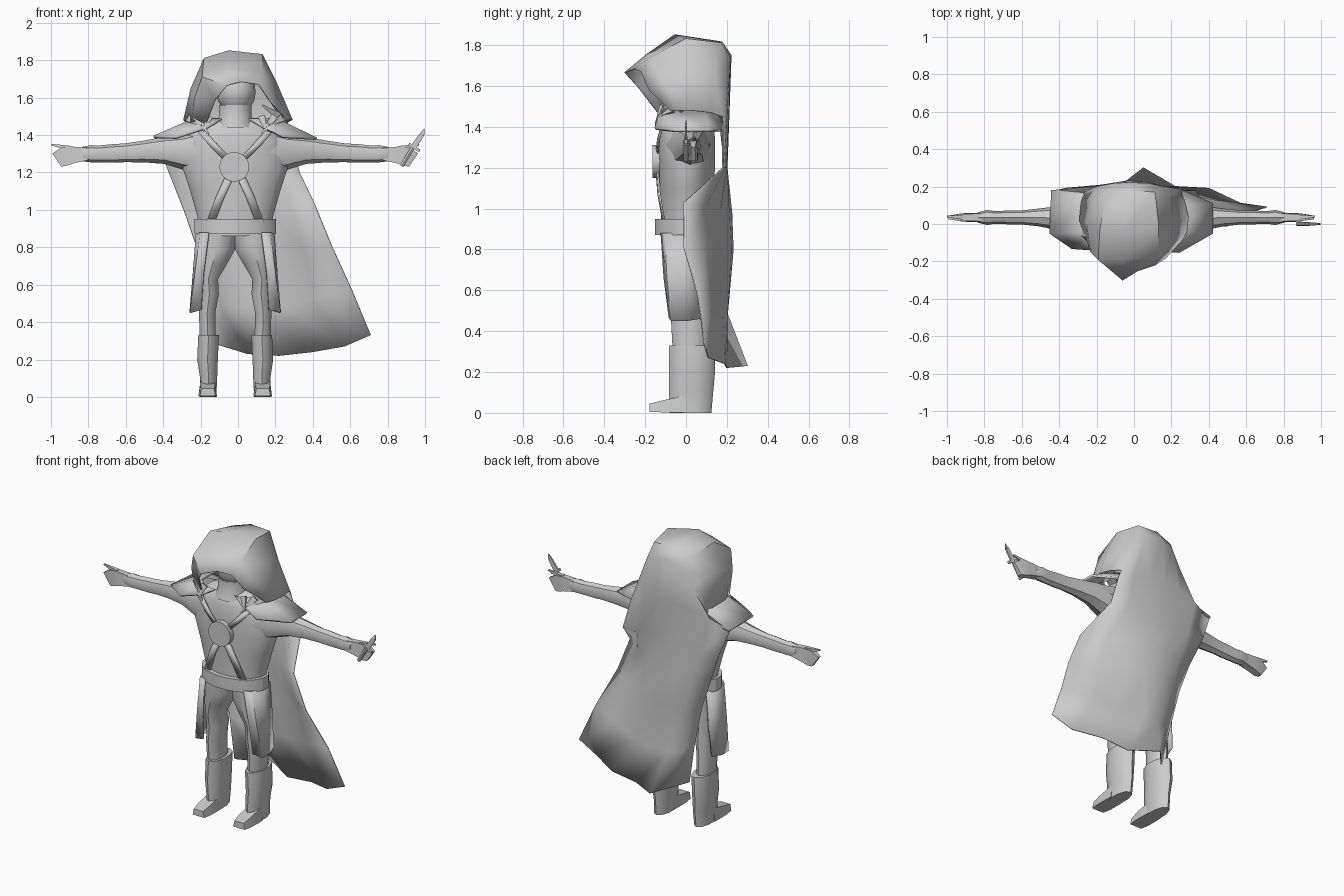
import bpy, bmesh
from math import sin, cos, pi, radians
from mathutils import Vector

CX = -0.015  # body centre line


def finish(name, bm, thick=0, angle=40):
    bmesh.ops.recalc_face_normals(bm, faces=bm.faces)
    me = bpy.data.meshes.new(name)
    bm.to_mesh(me)
    bm.free()
    ob = bpy.data.objects.new(name, me)
    bpy.context.collection.objects.link(ob)
    bpy.ops.object.select_all(action='DESELECT')
    ob.select_set(True)
    bpy.context.view_layer.objects.active = ob
    bpy.ops.object.shade_smooth_by_angle(angle=radians(angle))
    if thick:
        mod = ob.modifiers.new("thickness", 'SOLIDIFY')
        mod.thickness = thick
        mod.offset = 0
    return ob


def loft(name, rows, closed=True, caps=True, thick=0, angle=40):
    bm = bmesh.new()
    vs = [[bm.verts.new(p) for p in row] for row in rows]
    n = len(rows[0])
    for a, b in zip(vs, vs[1:]):
        for i in range(n if closed else n - 1):
            j = (i + 1) % n
            bm.faces.new((a[i], a[j], b[j], b[i]))
    if closed and caps:
        bm.faces.new(vs[0])
        bm.faces.new(vs[-1])
    return finish(name, bm, thick, angle)


def ring_z(x, y, z, rx, ry, n=12):
    return [(x + rx * cos(2 * pi * (i + .5) / n), y + ry * sin(2 * pi * (i + .5) / n), z) for i in range(n)]


def ring_x(x, y, z, ry, rz, n=8):
    return [(x, y + ry * cos(2 * pi * i / n), z + rz * sin(2 * pi * i / n)) for i in range(n)]


def spike(name, p, q, r0, r1, n=4, flat=1.0):
    """Tapered bar from p to q, flattened along y."""
    p, q = Vector(p), Vector(q)
    d = (q - p).normalized()
    u = d.cross(Vector((0, 1, 0))).normalized()
    w = d.cross(u)
    rows = [[c + u * r * cos(2 * pi * (i + .5) / n) + w * r * flat * sin(2 * pi * (i + .5) / n)
             for i in range(n)] for c, r in ((p, r0), (q, r1))]
    return loft(name, rows)


def row(l, m, r, n=7):
    """Quadratic curve through three points."""
    l, m, r = Vector(l), Vector(m), Vector(r)
    ts = [i / (n - 1) for i in range(n)]
    return [l * (1 - t) * (1 - 2 * t) + m * 4 * t * (1 - t) + r * t * (2 * t - 1) for t in ts]


# Hood arches, lip to back, flowing into the cape
hood = [
    [(-.17, -.13, 1.46), (-.12, -.23, 1.59), (-.06, -.3, 1.665), (.02, -.25, 1.685), (.11, -.22, 1.67), (.17, -.18, 1.58), (.26, -.08, 1.48)],
    [(-.25, -.09, 1.47), (-.23, -.15, 1.6), (-.19, -.19, 1.71), (-.05, -.19, 1.755), (.13, -.17, 1.74), (.19, -.12, 1.63), (.28, -.04, 1.48)],
    [(-.29, .02, 1.48), (-.25, 0, 1.65), (-.18, -.03, 1.81), (-.05, -.055, 1.85), (.13, 0, 1.83), (.2, 0, 1.69), (.29, .03, 1.48)],
    [(-.28, .12, 1.47), (-.22, .13, 1.65), (-.15, .16, 1.78), (-.03, .175, 1.815), (.11, .17, 1.81), (.18, .14, 1.68), (.27, .12, 1.47)],
    [(-.27, .17, 1.44), (-.19, .2, 1.6), (-.11, .215, 1.72), (-.03, .22, 1.75), (.08, .215, 1.74), (.15, .2, 1.62), (.25, .18, 1.45)]]
cape = [
    row((-.44, .17, 1.38), (-.06, .21, 1.47), (.27, .18, 1.40)),
    row((-.37, .19, 1.2), (-.02, .2, 1.2), (.33, .18, 1.2)),
    row((-.29, .16, 1.0), (.05, .21, .98), (.41, -.01, 1.03)),
    row((-.22, .15, .8), (.08, .22, .8), (.50, -.01, .81)),
    row((-.16, .14, .54), (.1, .2, .48), (.61, .06, .57)),
    [(-.11, .12, .28), (-.03, .21, .255), (.05, .3, .23), (.22, .2, .22), (.4, .19, .24), (.57, .11, .27), (.71, .09, .33)]]
loft("hooded_cape", hood + cape, closed=False, thick=.006, angle=45)

# Head and neck scarf
bm = bmesh.new()
bmesh.ops.create_uvsphere(bm, u_segments=12, v_segments=8, radius=1)
bmesh.ops.scale(bm, vec=(.105, .11, .12), verts=bm.verts)
bmesh.ops.translate(bm, vec=(-.01, -.03, 1.63), verts=bm.verts)
finish("head", bm)
loft("neck_scarf", [ring_z(CX, -.03, z, r, r) for z, r in ((1.44, .11), (1.5, .09), (1.56, .09))])

# Torso and belt
loft("torso", [ring_z(CX, .005, z, rx, ry, 16) for z, rx, ry in (
    (.86, .2, .13), (.96, .205, .13), (1.1, .245, .135), (1.22, .285, .14),
    (1.33, .28, .14), (1.41, .25, .135), (1.46, .19, .12), (1.49, .12, .09))])
loft("belt", [ring_z(CX, -.005, z, .222, .15, 16) for z in (.87, .95)], angle=30)

# Shoulder mantle, open over the chest
lower = [(.13, -.14, 1.44), (.24, -.15, 1.39), (.42, -.05, 1.38), (.42, .11, 1.38), (.25, .18, 1.39),
         (CX, .18, 1.41), (-.25, .185, 1.39), (-.44, .18, 1.38), (-.45, -.05, 1.39), (-.33, -.13, 1.385),
         (-.16, -.14, 1.44)]
upper = [(CX + (x - CX) * .5, y * .8, 1.485) for x, y, z in lower]
loft("shoulder_mantle", [upper, lower], closed=False, thick=.014)

# Chest disc and crossed straps
loft("chest_disc", [[(-.02 + .08 * cos(2 * pi * i / 16), y, 1.23 + .08 * sin(2 * pi * i / 16))
                     for i in range(16)] for y in (-.165, -.12)], angle=30)
for s in (-1, 1):
    for nm, pts in (("upper_strap", ((.03, -.138, 1.26), (.11, -.13, 1.34), (.19, -.105, 1.43))),
                    ("lower_strap", ((.02, -.138, 1.2), (.08, -.128, 1.07), (.13, -.105, .94)))):
        loft(nm, [[(CX + s * (x - .023), y - .008, z), (CX + s * (x + .023), y - .001, z)]
                  for x, y, z in pts], closed=False, thick=.008)

# Limbs, mirrored about the centre line
for s in (-1, 1):
    X = lambda a: CX + s * a
    loft("arm", [ring_x(X(x), y, z, ry, rz) for x, y, z, ry, rz in (
        (.18, .01, 1.31, .11, .13), (.28, .02, 1.31, .09, .095), (.38, .03, 1.318, .066, .072),
        (.49, .035, 1.312, .048, .058), (.59, .035, 1.305, .037, .05), (.65, .035, 1.302, .037, .05),
        (.73, .035, 1.298, .034, .046), (.77, .035, 1.3, .04, .046), (.82, .035, 1.298, .028, .038))])

    # mitten hand with a raised finger
    loft("hand", [[(X(xl), .035 - t, zl), (X(xl), .035 + t, zl), (X(xh), .035 + t * .8, zh), (X(xh), .035 - t * .8, zh)]
                  for xl, zl, xh, zh, t in ((.79, 1.265, .79, 1.332, .026), (.86, 1.25, .87, 1.338, .024),
                                            (.905, 1.235, .925, 1.335, .022), (.93, 1.232, .978, 1.302, .012))])
    spike("finger", (X(.88), .035, 1.328), (X(.983), .04, 1.349), .02, .006)

    # trouser leg
    loft("trouser_leg", [ring_z(X(x), y, z, rx, ry, 10) for x, y, z, rx, ry in (
        (.1, 0, .9, .11, .115), (.1, 0, .79, .106, .11), (.122, 0, .71, .082, .1), (.143, .005, .63, .054, .09),
        (.138, .01, .55, .053, .087), (.15, .015, .45, .046, .088), (.146, .02, .3, .045, .085))])

    # boot shaft and pointed toe
    loft("boot", [ring_z(X(x), y, z, rx, ry, 10) for x, y, z, rx, ry in (
        (.145, .022, 0, .046, .102), (.142, .025, .1, .048, .108), (.148, .03, .2, .058, .112),
        (.142, .03, .33, .058, .112))])
    loft("boot_toe", [[(X(.147 - w), y, b), (X(.147 + w), y, b), (X(.147 + w * .8), y, t), (X(.147 - w * .8), y, t)]
                      for y, w, b, t in ((-.178, .042, .005, .045), (-.12, .05, .003, .06),
                                         (-.05, .05, .002, .075), (0, .048, .002, .09))], angle=30)

    # coat tail
    loft("coat_tail", [[(X(x), y, z) for x, y, z in r] for r in (
        ((.14, -.12, .88), (.185, -.1, .88), (.205, -.01, .88), (.19, .08, .88)),
        ((.168, -.105, .66), (.212, -.09, .66), (.222, -.01, .66), (.205, .08, .66)),
        ((.18, -.08, .465), (.24, -.07, .45), (.24, 0, .45), (.22, .07, .46)))],
         closed=False, thick=.01, angle=25)

    # ragged collar points
    for p, q in (((.21, -.1, 1.5), (.14, -.15, 1.405)), ((.14, -.12, 1.5), (.17, -.15, 1.42)),
                 ((.25, -.06, 1.49), (.18, -.14, 1.45))):
        spike("collar_point", (X(p[0]), *p[1:]), (X(q[0]), *q[1:]), .028, .004, 4, .4)

# Torn cloth inside the hood on the right
for p, q in (((.25, -.02, 1.48), (.13, -.1, 1.56)), ((.24, 0, 1.52), (.16, -.08, 1.6))):
    spike("torn_cloth", p, q, .035, .006, 4, .3)

# Dagger
spike("dagger_handle", (.875, 0, 1.235), (.937, 0, 1.335), .012, .012, 6)
spike("dagger_guard", (.912, 0, 1.352), (.972, 0, 1.315), .011, .011, 4)
spike("dagger_blade", (.937, 0, 1.335), (.985, 0, 1.405), .022, .018, 4, .4)
spike("dagger_tip", (.985, 0, 1.405), (.996, 0, 1.435), .018, .002, 4, .4)
